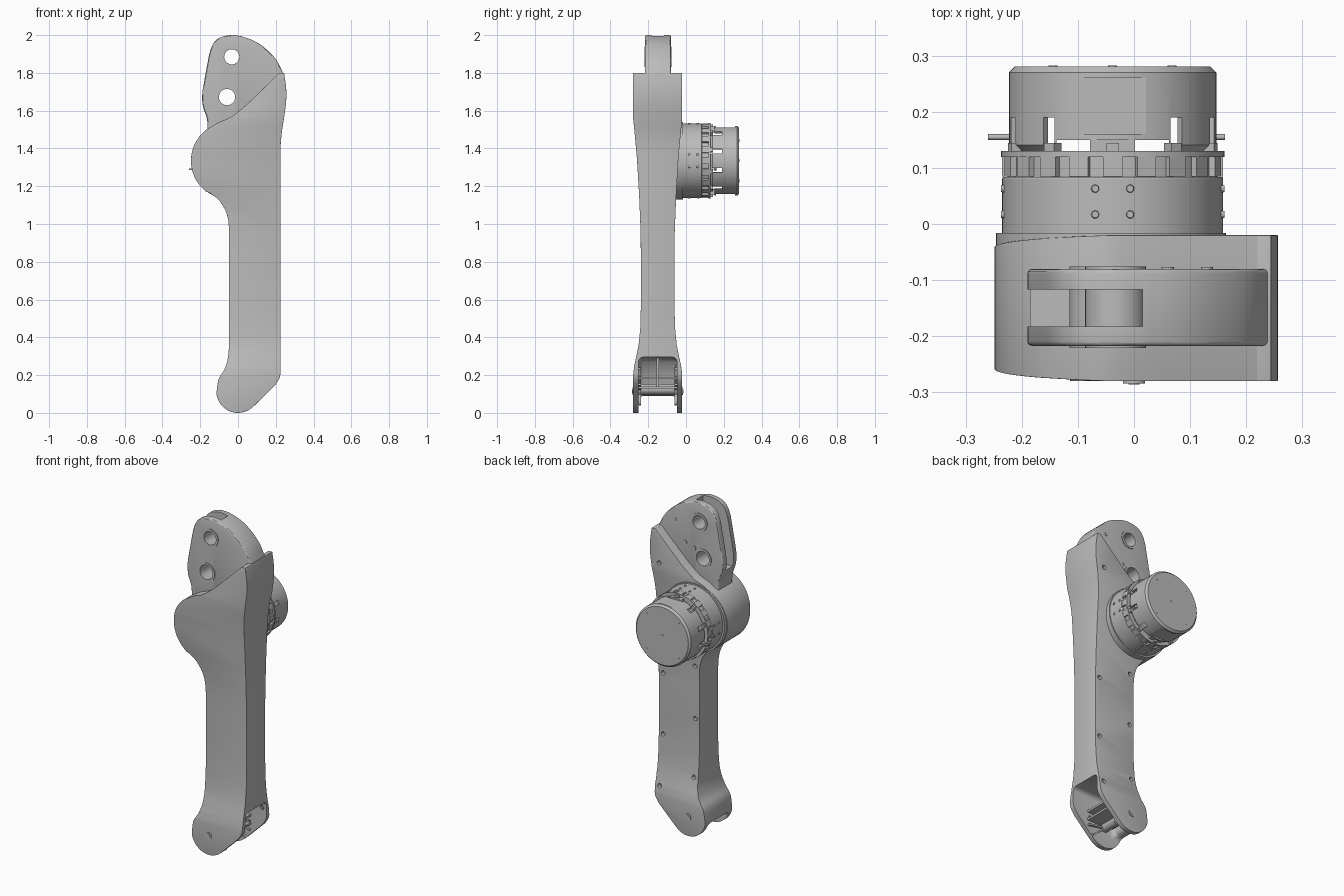
import bpy, bmesh, math
from mathutils import Vector, Matrix

old = bpy.data.objects.get("Cube")
if old:
    bpy.data.objects.remove(old)

grey = bpy.data.materials.new("plain grey")
grey.use_nodes = True
grey.diffuse_color = (0.5, 0.5, 0.5, 1)
grey.node_tree.nodes["Principled BSDF"].inputs["Base Color"].default_value = (0.5, 0.5, 0.5, 1)

MID = -0.15                  # middle plane of the arm
AX, AZ = -0.038, 1.335       # motor axis


def finish(bm, name):
    bmesh.ops.recalc_face_normals(bm, faces=bm.faces)
    mesh = bpy.data.meshes.new(name)
    bm.to_mesh(mesh)
    bm.free()
    mesh.materials.append(grey)
    ob = bpy.data.objects.new(name, mesh)
    bpy.context.collection.objects.link(ob)
    return ob


def activate(ob):
    bpy.ops.object.select_all(action='DESELECT')
    ob.select_set(True)
    bpy.context.view_layer.objects.active = ob


def smooth(ob, angle=30):
    activate(ob)
    bpy.ops.object.shade_smooth_by_angle(angle=math.radians(angle))
    return ob


def bevel(ob, width, segments=3, angle=40):
    m = ob.modifiers.new("bevel", 'BEVEL')
    m.width, m.segments, m.limit_method = width, segments, 'ANGLE'
    m.angle_limit = math.radians(angle)
    activate(ob)
    bpy.ops.object.modifier_apply(modifier=m.name)
    return ob


def cut(ob, *cutters):
    for c in cutters:
        m = ob.modifiers.new("cut", 'BOOLEAN')
        m.operation, m.solver, m.object = 'DIFFERENCE', 'EXACT', c
        activate(ob)
        bpy.ops.object.modifier_apply(modifier=m.name)
        bpy.data.objects.remove(c)
    return ob


def curve(pts, steps=4):
    """Smooth open path through the points, without overshoot."""
    p = [Vector(q) for q in pts]
    tan = []
    for i, q in enumerate(p):
        a, b = p[max(i - 1, 0)], p[min(i + 1, len(p) - 1)]
        gaps = [g for g in ((q - a).length, (b - q).length) if g > 0]
        tan.append((b - a).normalized() * min(gaps))
    out = []
    for i in range(len(p) - 1):
        for k in range(steps):
            t = k / steps
            out.append(p[i] * (2*t**3 - 3*t*t + 1) + tan[i] * (t**3 - 2*t*t + t)
                       + p[i+1] * (3*t*t - 2*t**3) + tan[i+1] * (t**3 - t*t))
    return out + [p[-1]]


def arc(x, z, r, a0, a1, n):
    step = math.radians(a1 - a0) / n
    return [(x + r * math.cos(math.radians(a0) + i * step),
             z + r * math.sin(math.radians(a0) + i * step)) for i in range(n + 1)]


def slab(name, outline, y0, y1, zcuts=()):
    """Extrude an x-z outline along y, with optional level cuts."""
    bm = bmesh.new()
    face = bm.faces.new([bm.verts.new((p[0], y0, p[1])) for p in outline])
    ext = bmesh.ops.extrude_face_region(bm, geom=[face])["geom"]
    bmesh.ops.translate(bm, vec=(0, y1 - y0, 0), verts=[v for v in ext if isinstance(v, bmesh.types.BMVert)])
    for z in zcuts:
        bmesh.ops.bisect_plane(bm, geom=bm.verts[:] + bm.edges[:] + bm.faces[:],
                               plane_co=(0, 0, z), plane_no=(0, 0, 1), dist=1e-5)
    return finish(bm, name)


def cyl(name, x, z, r, y0, y1, n=64, r1=None):
    bm = bmesh.new()
    mat = Matrix.Translation((x, (y0 + y1) / 2, z)) @ Matrix.Rotation(math.radians(-90), 4, 'X')
    bmesh.ops.create_cone(bm, cap_ends=True, segments=n, radius1=r, radius2=r if r1 is None else r1,
                          depth=y1 - y0, matrix=mat)
    return smooth(finish(bm, name))


def boxes(name, items):
    """Boxes given as (centre, size, matrix) gathered in one object."""
    bm = bmesh.new()
    for c, s, m in items:
        bmesh.ops.create_cube(bm, size=1, matrix=m @ Matrix.Translation(c) @ Matrix.Diagonal((*s, 1)))
    return finish(bm, name)


def around(x, z, degrees):
    """Frame whose local x points outward from an axis along y."""
    return Matrix.Translation((x, 0, z)) @ Matrix.Rotation(-math.radians(degrees), 4, 'Y')


# Arm shell: side outline, thickness varying with height
left = curve([(-.113, .115), (-.102, .18), (-.07, .235), (-.052, .3), (-.048, .38), (-.048, .97),
              (-.06, 1.055), (-.1, 1.125), (-.15, 1.165)])
bulge = arc(-.042, 1.335, .207, 232, 126, 18)
step_line = curve([(-.1, 1.54), (-.04, 1.565), (.02, 1.61), (.07, 1.655), (.22, 1.8)])
right = curve([(.244, 1.8), (.255, 1.72), (.255, 1.65), (.245, 1.57), (.23, 1.47), (.225, 1.38),
               (.225, .22), (.218, .18), (.19, .14), (.083, .035)])
foot = arc(0, .115, .115, -45, -180, 16)[1:-1]
stations = [(0, .13), (.2, .13), (.25, .124), (.3, .113), (.36, .101), (.45, .092), (.6, .088), (.95, .09),
            (1.15, .098), (1.35, .11), (1.48, .122), (1.56, .13), (2, .13)]


def half_depth(z):
    for (z0, d0), (z1, d1) in zip(stations, stations[1:]):
        if z <= z1:
            return d0 + (d1 - d0) * max(z - z0, 0) / (z1 - z0)
    return stations[-1][1]


arm = slab("arm_shell", left + bulge + step_line + right + foot, -1, 1, [s[0] for s in stations[1:-1]])
for v in arm.data.vertices:
    v.co.y = MID + math.copysign(half_depth(v.co.z), v.co.y)
bevel(arm, .012)

# Forked foot and bolt sockets
fork = bevel(slab("fork_cutter", [(-.3, -.1), (-.3, .09), (-.065, .09), (-.05, .2), (.01, .29), (.4, .3),
                                  (.4, -.1)], MID - .102, MID + .102), .025)
cut(arm, fork)
for x, z in [(.195, 1.6), (.195, .92), (.195, .55), (.195, .25), (-.02, 1.02), (-.02, .7), (-.02, .35)]:
    y = MID + half_depth(z)
    cut(arm, cyl("bolt_cutter", x, z, .013, y - .025, y + .02, 16))
    cyl("arm_bolt", x, z, .009, y - .03, y - .014, 6)
smooth(arm)

# Foot pin, cheeks' washers and ribs inside the fork
cyl("foot_pin", 0, .125, .028, MID - .12, MID + .12, 32)
for side in (-1, 1):
    y = MID + side * .13
    cyl("pin_washer", 0, .115, .02, y - .004, y + .004, 32)
    cyl("pin_head", 0, .115, .01, y - .006, y + .006, 16)
ribs = [((.065, MID + s * .096, 0), (.11, .014, .01), around(0, .12, a))
        for s in (-1, 1) for a in (-40, -10, 15, 40, 65, 90)]
ribs += [((.035, MID, z), (.17, .206, .012), Matrix()) for z in (.135, .185)]
ribs.append(((.02, MID, .21), (.12, .012, .16), Matrix()))
boxes("foot_ribs", ribs)

# Upper link plate with edge slot and two bores
crown = curve([(-.16, 1.5), (-.165, 1.56), (-.185, 1.62), (-.19, 1.68), (-.18, 1.75), (-.152, 1.9), (-.132, 1.953),
               (-.1, 1.985), (-.04, 2), (.02, 1.993), (.09, 1.967), (.15, 1.925), (.205, 1.865), (.243, 1.79)])
head = bevel(slab("upper_link", crown + [(.22, 1.74), (.2, 1.55), (0, 1.42)], MID - .067, MID + .07), .008)
slot = slab("slot_cutter", [(-.3, 1.62), (-.02, 1.62), (-.02, 1.75), (.015, 1.8), (.015, 2.1), (-.3, 2.1)],
            MID - .033, MID + .033)
cut(head, slot)
bores = [(-.033, 1.885, .042), (-.058, 1.672, .045)]
for x, z, r in bores:
    cut(head, cyl("bore_cutter", x, z, r, MID - .2, MID + .2, 40))
for x, z, r in bores:
    tube = cyl("bore_bush", x, z, r + .012, MID - .071, MID + .074, 40)
    smooth(cut(tube, cyl("bush_cutter", x, z, r - .002, MID - .2, MID + .2, 40)))
smooth(head)
for x, z in [(.13, 1.86), (.06, 1.74), (.0, 1.72)]:
    cyl("link_bolt", x, z, .011, MID + .06, MID + .073, 16)

# Motor drum and slotted stator ring
cyl("motor_seat", -.041, AZ, .205, -.1, -.016)
bevel(cyl("motor_drum", AX, AZ, .197, -.06, .084), .003, 2)
cyl("stator_core", AX, AZ, .187, .08, .122)
smooth(cut(cyl("stator_flange", AX, AZ, .199, .119, .13),
           cyl("flange_cutter", AX, AZ, .14, .123, .2)))
boxes("stator_teeth", [((.189, .103, 0), (.016, .036, .035), around(AX, AZ, i * 18)) for i in range(20)]
      + [((.182, .134, 0), (.022, .02, .022), around(AX, AZ, i * 36 + 18)) for i in range(10)])
boxes("cable_sockets", [((.165, .135, 0), (.03, .04, .08), around(AX, AZ, a)) for a in (90, 270)])
for a in (0, 90, 180, 270):
    ob = None
    for dx in (-.031, .031):
        for y in (.017, .063):
            bm = bmesh.new()
            bmesh.ops.create_cone(bm, cap_ends=True, segments=16, radius1=.008, radius2=.006, depth=.008,
                                  matrix=around(AX, AZ, a) @ Matrix.Translation((.195, y, dx))
                                  @ Matrix.Rotation(math.radians(90), 4, 'Y'))
            finish(bm, "drum_screw")

# Hollow end cap with windows, top and bottom relief and flat panels
cap = bevel(cyl("motor_cap", AX, AZ, .185, .13, .281), .011, 1)
cut(cap, cyl("cap_cutter", AX, AZ, .172, .1, .268))
windows = [((.18, .15, 0), (.06, .08, .026), around(AX, AZ, a + s))
           for a in (0, 180) for s in (-52, -16, 16, 52)]
windows += [((.18, .135, 0), (.12, .03, .2), around(AX, AZ, a)) for a in (90, 270)]
windows += [((.2, .21, 0), (.05, .1, .12), around(AX, AZ, a)) for a in (90, 270)]
for w in windows:
    cut(cap, boxes("window_cutter", [w]))
smooth(cap)
cyl("cap_centre", AX, AZ, .008, .278, .2825, 16)
for a in (45, 135, 225, 315):
    x, z = AX + .15 * math.cos(math.radians(a)), AZ + .15 * math.sin(math.radians(a))
    cyl("cap_screw", x, z, .008, .278, .2825, 16)

# Side terminals poking through the cap windows
for side in (-1, 1):
    for r, a, b in ((.005, .14, .2 if side > 0 else .222), (.009, .135, .155)):
        bm = bmesh.new()
        bmesh.ops.create_cone(bm, cap_ends=True, segments=16, radius1=r, radius2=r, depth=b - a,
                              matrix=Matrix.Translation((AX + side * (a + b) / 2, .155, AZ - .045))
                              @ Matrix.Rotation(math.radians(90), 4, 'Y'))
        smooth(finish(bm, "terminal"))
